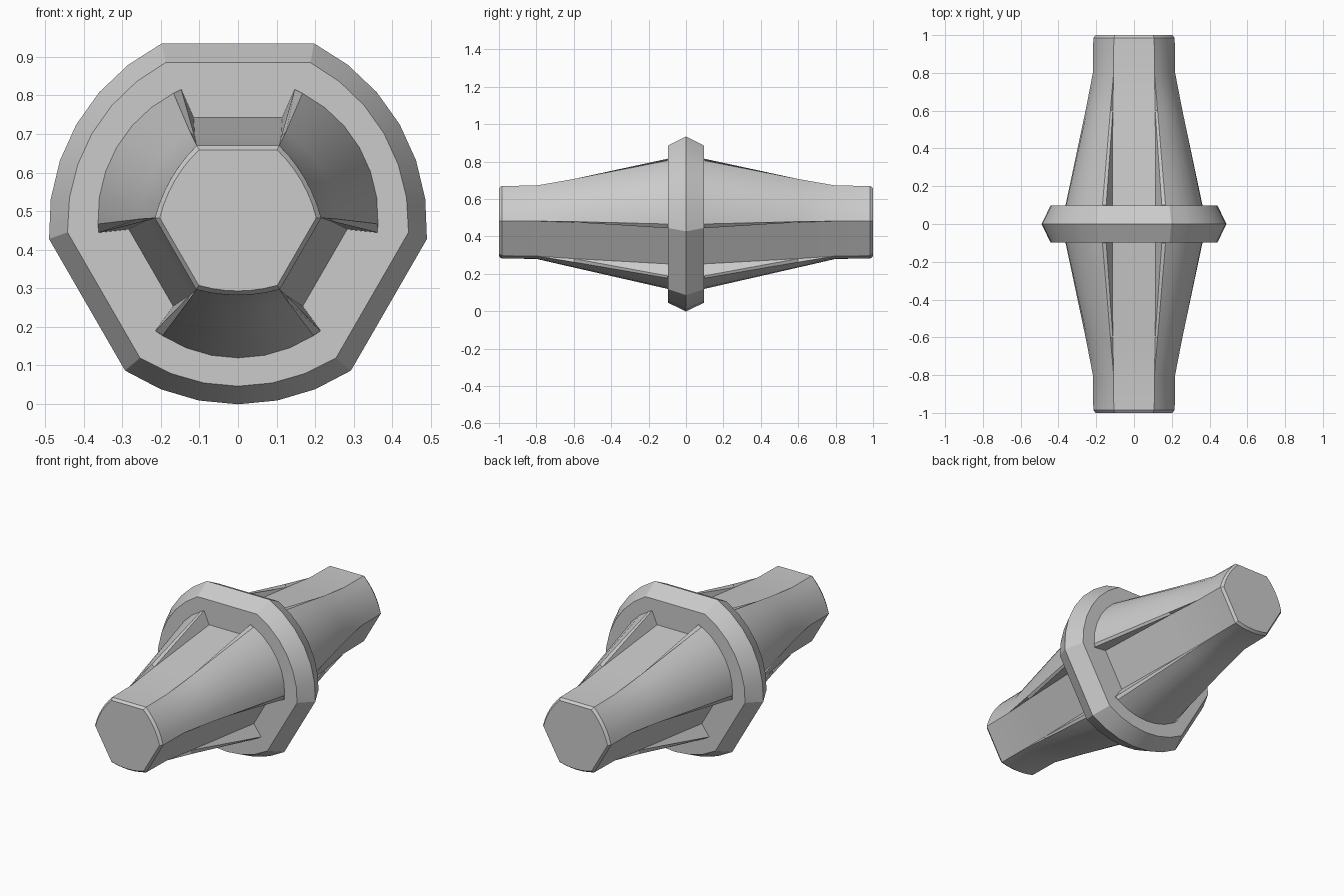
import bpy, bmesh, math
from mathutils import Vector

CENTRE_Z = 0.483
LOBE_STEPS = 6

cube = bpy.data.objects.get("Cube")
if cube:
    bpy.data.objects.remove(cube, do_unlink=True)

grey = bpy.data.materials.new("plain_grey")
grey.use_nodes = True
colour = (0.6, 0.6, 0.6, 1)
grey.diffuse_color = colour
grey.node_tree.nodes["Principled BSDF"].inputs["Base Color"].default_value = colour


def section(corner_points, radius):
    """Three flats joined by three rounded lobes.
    corner_points run from the right end of the top flat to the lobe."""
    x, z = corner_points[-1]
    r0, a0 = math.hypot(x, z), math.atan2(z, x)
    a1 = math.radians(60) - a0          # mirrored about the lobe at 30 degrees
    third = [(-px, pz) for px, pz in reversed(corner_points[:-1])]
    third += list(corner_points)
    for i in range(1, LOBE_STEPS + 1):
        t = i / LOBE_STEPS
        r = radius + (r0 - radius) * (2 * t - 1) ** 2
        a = a0 + (a1 - a0) * t
        third.append((r * math.cos(a), r * math.sin(a)))
    ring = []
    for k in range(3):
        c, s = math.cos(-k * math.tau / 3), math.sin(-k * math.tau / 3)
        ring += [(c * px - s * pz, s * px + c * pz) for px, pz in third]
    return ring


def loft(name, rings):
    """Skin a list of (y, section) rings and cap both ends."""
    bm = bmesh.new()
    loops = [[bm.verts.new(Vector((x, y, z + CENTRE_Z))) for x, z in ring]
             for y, ring in rings]
    n = len(loops[0])
    for a, b in zip(loops, loops[1:]):
        for i in range(n):
            j = (i + 1) % n
            bm.faces.new((a[i], a[j], b[j], b[i]))
    bm.faces.new(loops[0])
    bm.faces.new(loops[-1])
    bmesh.ops.remove_doubles(bm, verts=bm.verts, dist=0.0002)
    bmesh.ops.recalc_face_normals(bm, faces=bm.faces)
    mesh = bpy.data.meshes.new(name)
    bm.to_mesh(mesh)
    bm.free()
    mesh.materials.append(grey)
    obj = bpy.data.objects.new(name, mesh)
    bpy.context.collection.objects.link(obj)
    bpy.ops.object.select_all(action='DESELECT')
    obj.select_set(True)
    bpy.context.view_layer.objects.active = obj
    bpy.ops.object.shade_smooth_by_angle(angle=math.radians(25))
    return obj


# Central collar, double bevelled towards both faces
outer = section([(0.197, 0.452)], 0.484)
inner = section([(0.188, 0.402)], 0.437)
loft("collar", [(-0.097, inner), (0, outer), (0.097, inner)])

# Shaft stations: y, floor edge, ridge inside, ridge outside, lobe radius
stations = [
    (0.05, (0.115, 0.265), (0.150, 0.342), (0.170, 0.331), 0.374),
    (0.10, (0.115, 0.260), (0.147, 0.332), (0.167, 0.322), 0.363),
    (0.60, (0.112, 0.209), (0.112, 0.209), (0.125, 0.224), 0.249),
    (0.80, (0.108, 0.189), (0.108, 0.189), (0.108, 0.189), 0.203),
    (0.985, (0.107, 0.187), (0.107, 0.187), (0.107, 0.187), 0.201),
    (1.00, (0.101, 0.176), (0.101, 0.176), (0.101, 0.176), 0.190),
]
for name, side in (("front_shaft", -1), ("back_shaft", 1)):
    loft(name, [(side * y, section([f, ri, ro], r)) for y, f, ri, ro, r in stations])
